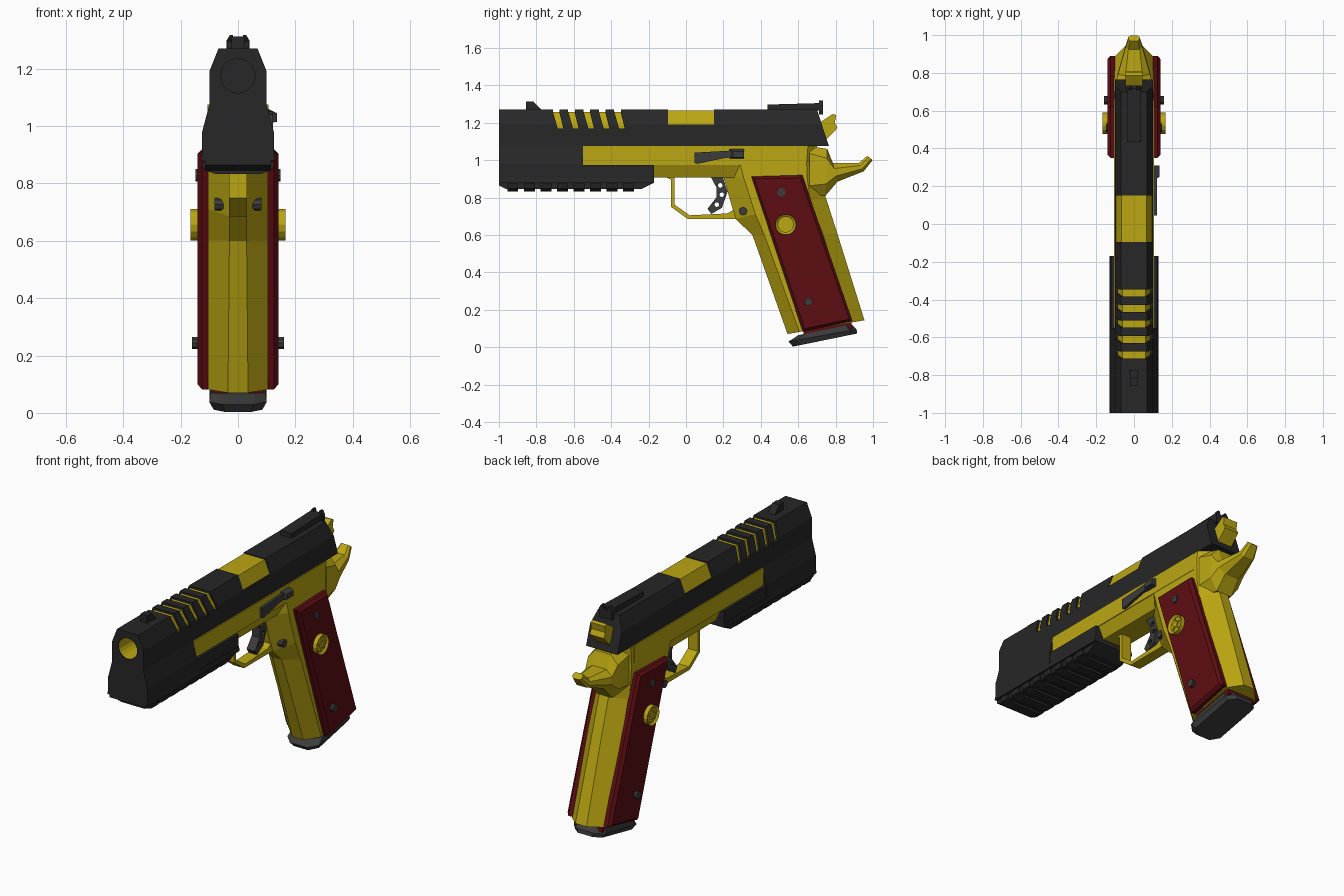
import bpy, bmesh
from math import sin, cos, pi


def material(name, rgb):
    m = bpy.data.materials.new(name)
    m.diffuse_color = (*rgb, 1)
    return m


DARK = material("dark_steel", (0.02, 0.02, 0.021))
GREY = material("grey_steel", (0.045, 0.045, 0.047))
GOLD = material("gold", (0.50, 0.385, 0.006))
RED = material("red_grip", (0.11, 0.004, 0.006))


def finish(name, bm, mat):
    bmesh.ops.recalc_face_normals(bm, faces=bm.faces)
    me = bpy.data.meshes.new(name)
    bm.to_mesh(me)
    bm.free()
    ob = bpy.data.objects.new(name, me)
    bpy.context.collection.objects.link(ob)
    if mat:
        me.materials.append(mat)
    return ob


def add_loft(bm, rings, caps=True):
    vs = [[bm.verts.new(p) for p in r] for r in rings]
    n = len(vs[0])
    for a, b in zip(vs, vs[1:]):
        for i in range(n):
            bm.faces.new((a[i], a[(i + 1) % n], b[(i + 1) % n], b[i]))
    if caps:
        bm.faces.new(vs[0])
        return bm.faces.new(vs[-1])


def loft(name, rings, mat, caps=True):
    bm = bmesh.new()
    add_loft(bm, rings, caps)
    return finish(name, bm, mat)


def along_x(pts, a, b):          # pts are (y, z)
    return [[(x, y, z) for y, z in pts] for x in (a, b)]


def along_y(pts, a, b, rake=0):  # pts are (x, z); rake slants the rear end
    return [[(x, a, z) for x, z in pts],
            [(x, b + rake * (1.27 - z), z) for x, z in pts]]


def sym(half):                   # mirror a half section (x, z) across x = 0
    return half + [(-x, z) for x, z in reversed(half)]


def circle(cy, cz, r, n=12):
    return [(cy + r * cos(2 * pi * i / n), cz + r * sin(2 * pi * i / n)) for i in range(n)]


def rect(a0, a1, b0, b1):
    return [(a0, b0), (a1, b0), (a1, b1), (a0, b1)]


def plate(name, pts, a, b, mat, inset, depth):
    """Side plate along x whose outer face is inset and raised or sunk."""
    bm = bmesh.new()
    outer = add_loft(bm, along_x(pts, a, b))
    bmesh.ops.recalc_face_normals(bm, faces=bm.faces)
    bmesh.ops.inset_individual(bm, faces=[outer], thickness=inset, depth=depth)
    return finish(name, bm, mat)


def cut(ob, name, solids):
    bm = bmesh.new()
    for s in solids:
        add_loft(bm, s)
    tool = finish(name, bm, None)
    tool.hide_render = True
    tool.hide_set(True)
    m = ob.modifiers.new("cut", 'BOOLEAN')
    m.object, m.operation, m.solver = tool, 'DIFFERENCE', 'EXACT'


def eight(f, b, w0, w, c0, c1):
    """Eight-sided ring between centre points f and b (y, z) with chamfered ends."""
    half = [(0, w0), (c0, w), (1 - c1, w), (1, w0)]
    half += [(t, -x) for t, x in reversed(half)]
    return [(x, f[0] + t * (b[0] - f[0]), f[1] + t * (b[1] - f[1])) for t, x in half]


# Slide with vent slots, ejection port and bore
slide = loft("slide", along_y(sym([(0.068, 1.27), (0.1, 1.19), (0.1, 1.075)]), -1, 0.7, 0.33), DARK)
slots = []
for i in range(5):
    y = -0.712 + 0.082 * i
    slots.append(along_x([(y, 1.3), (y + 0.036, 1.3), (y + 0.036, 1.25), (y + 0.056, 1.17),
                          (y + 0.026, 1.17), (y, 1.26)], -0.2, 0.2))
port = along_x(rect(-0.095, 0.15, 1.19, 1.3), -0.2, 0.2)
bore = along_y(circle(0, 1.175, 0.06, 20), -1.1, -0.74)
cut(slide, "slide_cutter", slots + [port, bore])
loft("bore_lining", along_y(circle(0, 1.175, 0.0585, 20), -0.998, -0.742), GOLD, caps=False)
loft("barrel", along_y(sym([(0.06, 1.258), (0.088, 1.188), (0.088, 1.12)]), -0.725, -0.2), GOLD)
loft("chamber_block", along_y(sym([(0.066, 1.265), (0.096, 1.19), (0.096, 1.12)]), -0.095, 0.15), GOLD)

# Flared front shroud and dust cover
loft("front_shroud", along_y(sym([(0.1, 1.075), (0.125, 0.98), (0.125, 0.9)]), -1, -0.55), DARK)
loft("dust_cover", along_y(sym([(0.123, 0.975), (0.123, 0.9)]), -0.55, -0.17), DARK)

# Accessory rail with cross ribs
loft("rail_plate", along_y(sym([(0.125, 0.905), (0.13, 0.88)]), -1, -0.17), DARK)
loft("rail_body", along_x([(-1, 0.88), (-1, 0.865), (-0.96, 0.845), (-0.24, 0.845), (-0.17, 0.88)], -0.115, 0.115), DARK)
for i in range(8):
    y = -0.955 + 0.0885 * i
    loft("rail_rib", along_y(sym([(0.128, 0.875), (0.122, 0.848), (0.075, 0.832)]), y, y + 0.058), DARK)

# Sights
loft("front_sight", along_x([(-0.855, 1.265), (-0.855, 1.313), (-0.815, 1.313), (-0.77, 1.265)], -0.022, 0.022), DARK)
loft("rear_sight_base", along_x([(0.435, 1.265), (0.435, 1.297), (0.72, 1.305), (0.72, 1.265)], -0.036, 0.036), DARK)
loft("rear_sight_blade", along_y(sym([(0.012, 1.297), (0.018, 1.318), (0.028, 1.318), (0.04, 1.298), (0.04, 1.245)]),
                                 0.71, 0.732), DARK)

# Frame rails and underside
loft("frame_rail", along_y(sym([(0.107, 1.075), (0.107, 0.975)]), -0.55, 0.62), GOLD)
loft("frame_body", along_y(sym([(0.105, 0.98), (0.07, 0.908)]), -0.17, 0.35), GOLD)

# Grip frame
loft("grip_frame", [
    eight((0.543, 0.07), (0.954, 0.144), 0.035, 0.105, 0.155, 0.17),
    eight((0.355, 0.60), (0.81, 0.605), 0.03, 0.105, 0.14, 0.17),
    eight((0.265, 0.685), (0.746, 0.805), 0.03, 0.105, 0.22, 0.17),
    eight((0.2, 0.91), (0.74, 0.90), 0.03, 0.105, 0.2, 0.17),
    eight((0.22, 0.975), (0.72, 0.985), 0.03, 0.105, 0.14, 0.15),
    eight((0.3, 1.075), (0.70, 1.075), 0.05, 0.105, 0.14, 0.12)], GOLD)

# Beavertail tang, sweeping back and up
loft("tang", [
    eight((0.66, 0.81), (0.66, 1.075), 0.06, 0.1, 0.2, 0.15),
    eight((0.746, 0.81), (0.755, 1.06), 0.05, 0.095, 0.25, 0.2),
    eight((0.81, 0.885), (0.785, 0.985), 0.045, 0.085, 0.3, 0.3),
    eight((0.95, 0.94), (0.925, 0.985), 0.03, 0.045, 0.3, 0.3),
    eight((0.998, 1.0), (0.97, 1.023), 0.02, 0.03, 0.3, 0.3)], GOLD)

# Hammer
loft("hammer", along_x([(0.68, 1.12), (0.7, 1.19), (0.785, 1.247), (0.803, 1.24), (0.795, 1.2),
                        (0.81, 1.172), (0.75, 1.11)], -0.045, 0.045), GOLD)

# Trigger guard and trigger
loft("trigger_guard", along_x([(-0.12, 0.915), (-0.08, 0.895), (-0.08, 0.75), (0.01, 0.685), (0.3, 0.685), (0.3, 0.76),
                               (0.22, 0.715), (0.02, 0.705), (-0.062, 0.762), (-0.062, 0.915)], -0.032, 0.032), GOLD)
trigger = loft("trigger", along_x([(0.13, 0.915), (0.195, 0.915), (0.222, 0.83), (0.192, 0.745), (0.135, 0.712),
                                   (0.115, 0.74), (0.162, 0.8), (0.162, 0.855)], -0.026, 0.026), GREY)
cut(trigger, "trigger_cutter", [along_x(circle(y, z, 0.013, 8), -0.1, 0.1)
                                for y, z in ((0.183, 0.865), (0.192, 0.815), (0.165, 0.762))])

# Slide catch lever on the right side only
loft("slide_catch", along_x([(0.045, 1.04), (0.26, 1.052), (0.26, 1.015), (0.21, 1.012), (0.06, 0.98), (0.045, 0.985)],
                            0.1, 0.122), GREY)
loft("slide_catch_pad", [[(0.1, y, z) for y, z in rect(0.23, 0.31, 1.008, 1.062)],
                         [(0.136, y, z) for y, z in rect(0.25, 0.31, 1.015, 1.045)]], GREY)

# Grip panels, badges, screws and release buttons on both sides
panel = [(0.35, 0.912), (0.622, 0.92), (0.89, 0.14), (0.625, 0.082)]
star = [circle(0.533, 0.656, 0.036 if i % 2 == 0 else 0.014, 10)[i] for i in range(10)]
star = [(0.533 - (z - 0.656), 0.656 + (y - 0.533)) for y, z in star]
for s, side in ((1, "right"), (-1, "left")):
    plate("grip_panel_" + side, panel, s * 0.1, s * 0.125, RED, 0.02, 0.016)
    plate("badge_" + side, circle(0.533, 0.656, 0.056, 14), s * 0.13, s * 0.166, GOLD, 0.013, -0.01)
    loft("badge_star_" + side, along_x(star, s * 0.15, s * 0.163), GOLD)
    loft("upper_screw_" + side, along_x(circle(0.51, 0.828, 0.023, 10), s * 0.13, s * 0.148), GREY)
    loft("lower_screw_" + side, along_x(circle(0.655, 0.243, 0.022, 10), s * 0.135, s * 0.16), GREY)
    loft("release_button_" + side, along_x(circle(0.305, 0.727, 0.022, 8), s * 0.04, s * 0.082), GREY)

# Magazine and its floor plate
loft("magazine", along_x([(0.62, 0.2), (0.63, 0.05), (0.89, 0.1), (0.86, 0.25)], -0.09, 0.09), RED)
loft("floor_plate", [
    eight((0.572, 0.003), (0.915, 0.073), 0.045, 0.085, 0.12, 0.1),
    eight((0.548, 0.03), (0.912, 0.095), 0.055, 0.1, 0.12, 0.1),
    eight((0.6, 0.064), (0.885, 0.122), 0.055, 0.095, 0.12, 0.1)], GREY)
